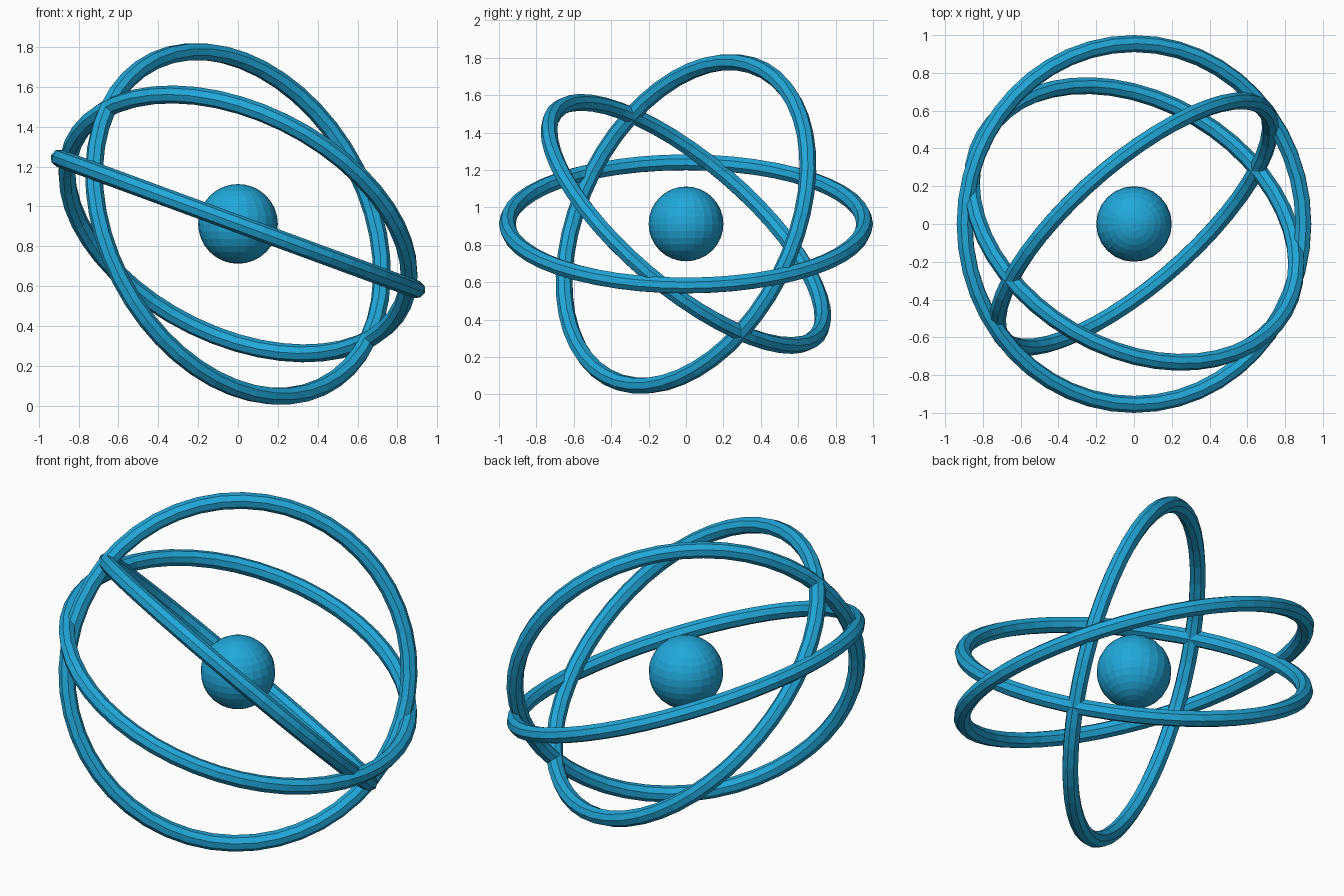
import bpy
from mathutils import Vector

if "Cube" in bpy.data.objects:
    bpy.data.objects.remove(bpy.data.objects["Cube"])

CENTRE = Vector((0, 0, 0.912))
TUBE = 0.045

blue = bpy.data.materials.new("blue")
blue.diffuse_color = (0.015, 0.39, 0.70, 1)
blue.use_nodes = True
blue.node_tree.nodes["Principled BSDF"].inputs["Base Color"].default_value = blue.diffuse_color


def finish(name):
    obj = bpy.context.object
    obj.name = name
    obj.data.materials.append(blue)
    bpy.ops.object.shade_flat()
    return obj


def orbit(name, radius, normal):
    """Thin faceted ring around the centre, facing along the normal."""
    turn = Vector((0, 0, 1)).rotation_difference(Vector(normal))
    bpy.ops.mesh.primitive_torus_add(
        major_radius=radius, minor_radius=TUBE,
        major_segments=48, minor_segments=8,
        location=CENTRE, rotation=turn.to_euler())
    return finish(name)


# central ball
bpy.ops.mesh.primitive_uv_sphere_add(segments=24, ring_count=16, radius=0.2, location=CENTRE)
finish("nucleus")

# three crossing orbits
orbit("flat_orbit", 0.955, (0.345, 0, 0.939))
orbit("steep_orbit", 0.921, (0.62, -0.706, 0.342))
orbit("slanted_orbit", 0.921, (0.361, 0.606, 0.708))
